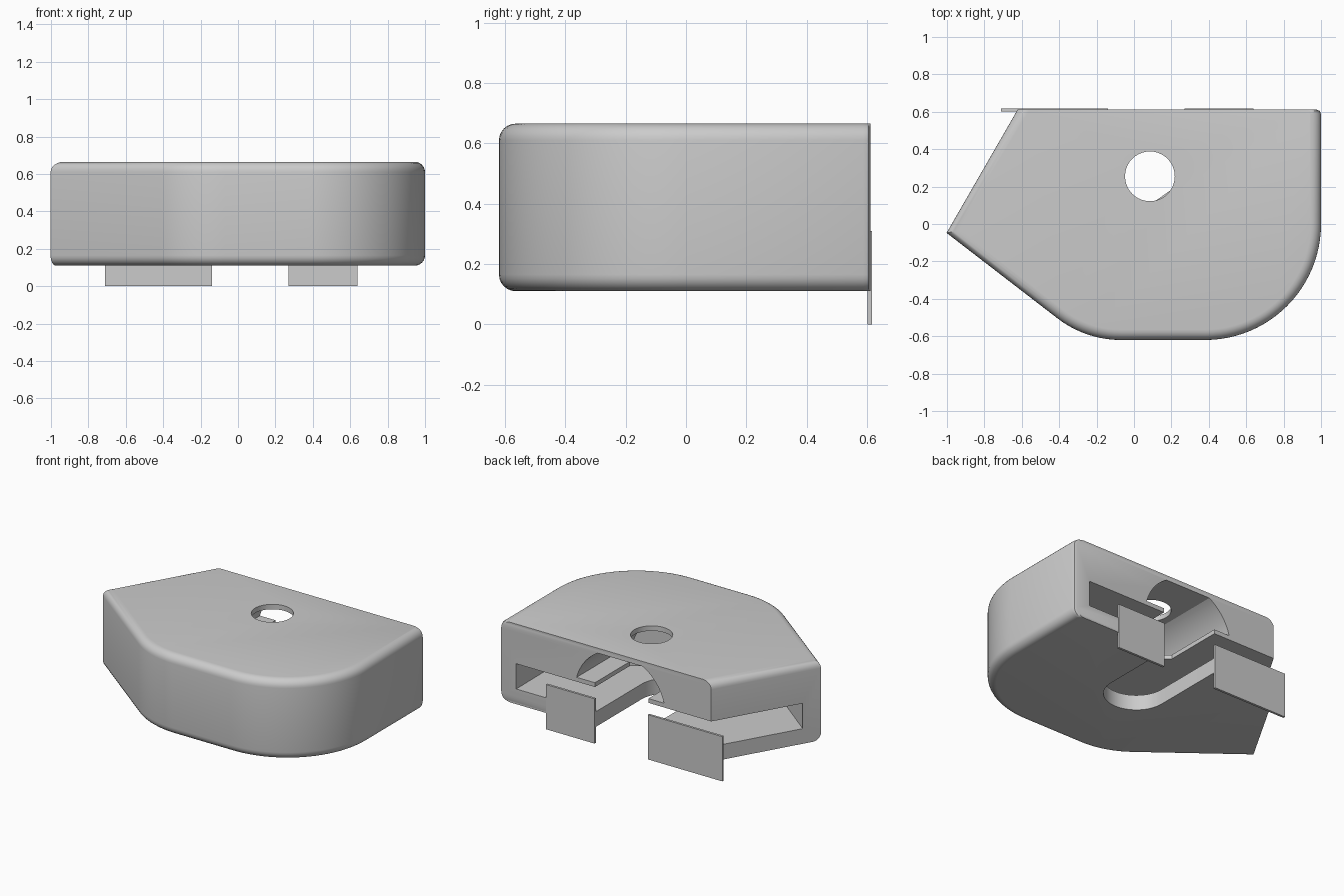
import bpy, bmesh
from math import sin, cos, radians

old = bpy.data.objects.get("Cube")
if old:
    bpy.data.objects.remove(old, do_unlink=True)

COLOUR = (0.6, 0.6, 0.6, 1)
grey = bpy.data.materials.new("plain grey")
grey.use_nodes = True
grey.diffuse_color = COLOUR
grey.node_tree.nodes["Principled BSDF"].inputs["Base Color"].default_value = COLOUR

BOTTOM, TOP, BACK, RIM = 0.11, 0.665, 0.612, 0.055


def arc(cx, cy, r, a0, a1, n):
    angles = [radians(a0 + (a1 - a0) * i / n) for i in range(n + 1)]
    return [(cx + r * cos(a), cy + r * sin(a)) for a in angles]


def loft(name, rings):
    """Closed solid through matching rings of points, capped at both ends."""
    bm = bmesh.new()
    loops = [[bm.verts.new(p) for p in ring] for ring in rings]
    count = len(loops[0])
    for a, b in zip(loops, loops[1:]):
        for i in range(count):
            j = (i + 1) % count
            bm.faces.new((a[i], a[j], b[j], b[i]))
    bm.faces.new(loops[0][::-1])
    bm.faces.new(loops[-1])
    bmesh.ops.recalc_face_normals(bm, faces=bm.faces)
    mesh = bpy.data.meshes.new(name)
    bm.to_mesh(mesh)
    bm.free()
    obj = bpy.data.objects.new(name, mesh)
    mesh.materials.append(grey)
    bpy.context.collection.objects.link(obj)
    return obj


def prism(name, points, low, high):
    return loft(name, [[(x, y, z) for x, y in points] for z in (low, high)])


def activate(obj):
    bpy.ops.object.select_all(action="DESELECT")
    obj.select_set(True)
    bpy.context.view_layer.objects.active = obj


def cut(target, cutter):
    mod = target.modifiers.new("cut", "BOOLEAN")
    mod.operation, mod.solver, mod.object = "DIFFERENCE", "EXACT", cutter
    activate(target)
    bpy.ops.object.modifier_apply(modifier=mod.name)
    bpy.data.objects.remove(cutter, do_unlink=True)


def rounded_front(inset):
    """Curved front wall, from the +x side round to the left shoulder."""
    return (arc(0.38, 0.0, 0.62 - inset, 0, -90, 24)
            + arc(-0.07, -0.065, 0.555 - inset, -90, -127.6, 10))


def outline(inset, slant_inset):
    """Housing outline; the slanted side has its own inset, the back has none."""
    front = rounded_front(inset)
    px, py = front[-1]
    nx, ny, ax = 0.866, -0.499, -0.622          # slanted side: normal and back corner
    dx, dy = -0.792, 0.610                      # direction of the straight front-left wall
    t = (slant_inset - nx * (px - ax) - ny * (py - BACK)) / (nx * dx + ny * dy)
    side = 1 - inset
    return ([(ax + slant_inset / nx, BACK), (side - 0.025, BACK),
             (side - 0.007, BACK - 0.007), (side, BACK - 0.025)]
            + front + [(px + dx * t, py + dy * t)])


# Housing shell with rounded rims, the lower rim square along the slanted side
rings = []
for step in range(7):
    a = radians(15 * step)
    rings.append([(x, y, BOTTOM + RIM * (1 - cos(a)))
                  for x, y in outline(RIM * (1 - sin(a)), 0)])
for step in range(7):
    a = radians(15 * step)
    inset = RIM * (1 - cos(a))
    rings.append([(x, y, TOP - RIM * (1 - sin(a))) for x, y in outline(inset, inset)])
body = loft("housing", rings)

# Wide inner slot, open to the back and the slanted side
cut(body, prism("slot_cutter", [(0.87, 0.9)] + rounded_front(0.12)
                + [(-1.28, 0.33), (-1.28, 0.9)], 0.215, 0.39))

# U-shaped opening in the floor
cut(body, prism("floor_cutter", [(0.27, 0.9)] + arc(0.065, 0.1, 0.205, 0, -180, 24)
                + [(-0.14, 0.9)], 0.0, 0.3))

# Opening through the thin shelf above the slot
cut(body, prism("shelf_cutter", [(0.27, 0.9), (0.27, 0.232), (0.08, 0.1), (-0.04, 0.1),
                                 (-0.14, 0.2), (-0.14, 0.9)], 0.3, 0.5))

# Arched chamber with a flat ceiling
arch = arc(0.075, 0.33, 0.347, 15, 60, 12) + arc(0.075, 0.33, 0.347, 120, 165, 12)
cut(body, loft("arch_cutter", [[(x, y, z) for x, z in arch] for y in (0.0, 0.9)]))

# Round hole in the top
cut(body, prism("hole_cutter", arc(0.085, 0.255, 0.133, 0, 351, 39), 0.5, 0.9))

activate(body)
bpy.ops.object.shade_smooth_by_angle(angle=radians(30))

# Thin tabs hanging at the back, either side of the opening
for name, x0, x1 in (("right_tab", -0.71, -0.14), ("left_tab", 0.27, 0.64)):
    prism(name, [(x0, 0.601), (x1, 0.601), (x1, 0.617), (x0, 0.617)], 0.0, 0.31)
